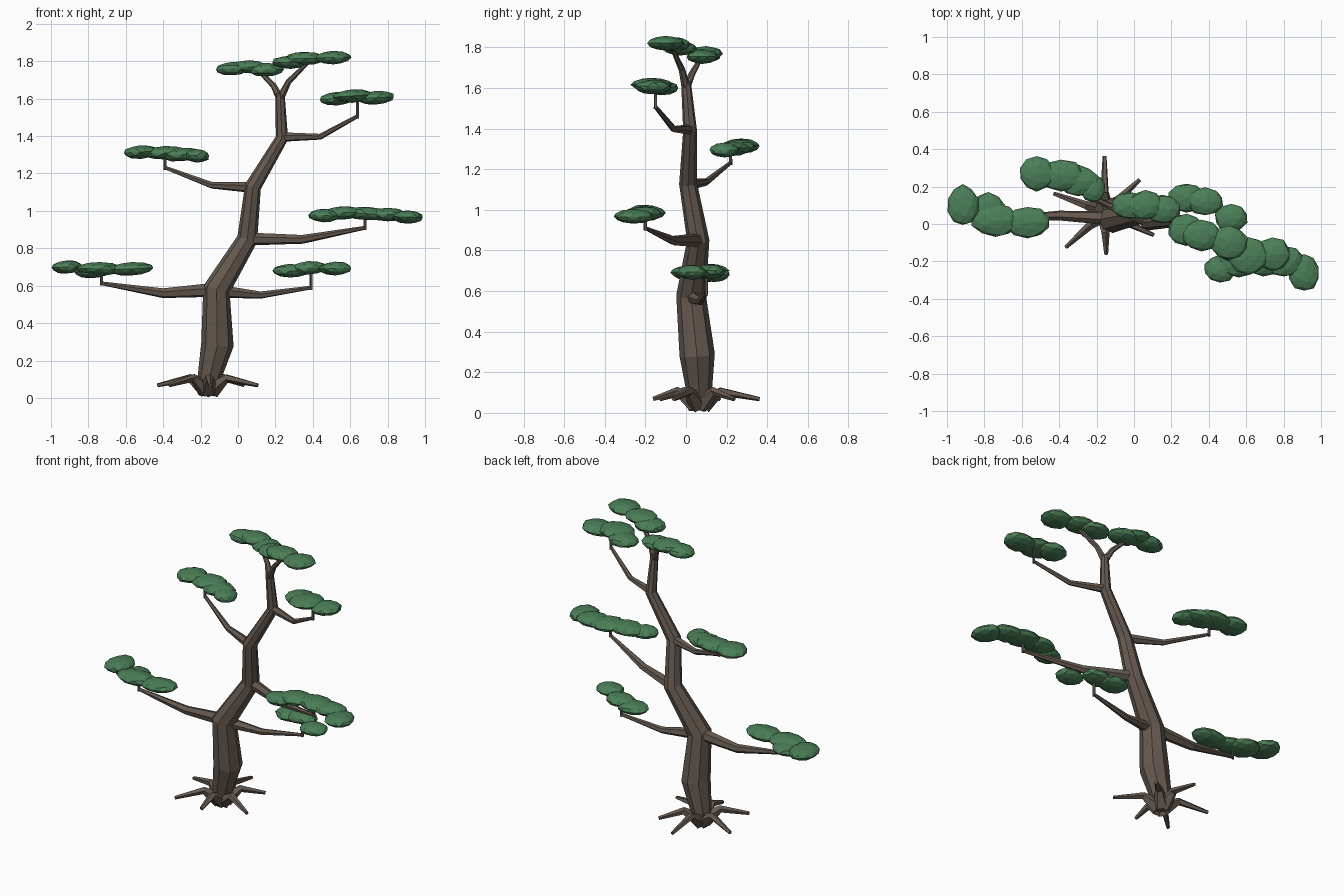
import bpy, bmesh, math, random
from mathutils import Vector, Matrix

random.seed(4)


def material(name, rgb):
    m = bpy.data.materials.new(name)
    m.diffuse_color = (*rgb, 1)
    return m


BARK = material("bark", (0.13, 0.10, 0.08))
LEAF = material("leaf", (0.07, 0.21, 0.095))


def finish(bm, name, mat):
    bmesh.ops.recalc_face_normals(bm, faces=bm.faces)
    me = bpy.data.meshes.new(name)
    bm.to_mesh(me)
    bm.free()
    me.materials.append(mat)
    ob = bpy.data.objects.new(name, me)
    bpy.context.collection.objects.link(ob)
    return ob


def tube(name, path, sides):
    """Flat-faced limb through (x, y, z, radius) points."""
    bm = bmesh.new()
    pts = [Vector(p[:3]) for p in path]
    rings = []
    for i, p in enumerate(pts):
        t = Vector()
        if i > 0:
            t += (p - pts[i - 1]).normalized()
        if i < len(pts) - 1:
            t += (pts[i + 1] - p).normalized()
        t.normalize()
        if i == 0:
            u = t.orthogonal().normalized()
        else:
            u = (u - t * u.dot(t)).normalized()
        v = t.cross(u)
        ring = []
        for k in range(sides):
            a = math.tau * k / sides
            ring.append(bm.verts.new(p + path[i][3] * (u * math.cos(a) + v * math.sin(a))))
        rings.append(ring)
    for a, b in zip(rings, rings[1:]):
        for k in range(sides):
            n = (k + 1) % sides
            bm.faces.new((a[k], a[n], b[n], b[k]))
    bm.faces.new(rings[0])
    bm.faces.new(rings[-1])
    return finish(bm, name, BARK)


def pad(name, blobs, half=0.036):
    """Foliage cloud made of flattened faceted blobs (x, y, z, rx, ry)."""
    bm = bmesh.new()
    for x, y, z, rx, ry in blobs:
        m = (Matrix.Translation((x, y, z))
             @ Matrix.Rotation(random.uniform(-0.08, 0.08), 4, 'Y')
             @ Matrix.Diagonal((rx, ry, half, 1)))
        new = bmesh.ops.create_icosphere(bm, subdivisions=2, radius=1)["verts"]
        for v in new:
            v.co = m @ (v.co * random.uniform(0.94, 1.04))
    return finish(bm, name, LEAF)


def branch(name, path, stub_top, blobs):
    """Bent branch, short upright twig at its tip, and foliage pad."""
    tube(name + "_branch", path, 6)
    x, y, z, r = path[-1]
    tube(name + "_twig", [(x, y, z - 0.012, 0.009), (x, y, stub_top, 0.008)], 5)
    pad(name + "_foliage", blobs)


# Trunk
tube("trunk", [(-0.16, 0.065, 0.03, 0.045), (-0.155, 0.065, 0.1, 0.062),
               (-0.11, 0.055, 0.285, 0.087), (-0.115, 0.025, 0.58, 0.073),
               (0.05, 0.06, 0.85, 0.055), (0.08, 0.01, 1.13, 0.044),
               (0.235, 0.02, 1.39, 0.034), (0.225, 0.0, 1.63, 0.024)], 8)

# Roots arching up and out from the base
for i, (deg, length) in enumerate([(160, 0.29), (90, 0.3), (43, 0.255),
                                   (-25, 0.29), (272, 0.225), (222, 0.28)]):
    c, s = math.cos(math.radians(deg)), math.sin(math.radians(deg))
    tube(f"root_{i + 1}", [(-0.157 + c * d, 0.063 + s * d, z, r) for d, z, r in
                           ((0.02, 0.042, 0.048), (0.11, 0.106, 0.023), (length, 0.068, 0.011))], 5)

# Side branches with foliage
branch("lower_left", [(-0.1, 0.03, 0.58, 0.04), (-0.4, 0.045, 0.56, 0.027),
                      (-0.73, 0.03, 0.613, 0.01)], 0.68,
       [(-0.915, 0.1, 0.7, 0.085, 0.11), (-0.78, 0.07, 0.675, 0.1, 0.1),
        (-0.74, 0.02, 0.69, 0.13, 0.09), (-0.57, 0.01, 0.69, 0.12, 0.085)])
branch("lower_right", [(-0.1, 0.03, 0.57, 0.035), (0.12, 0.07, 0.55, 0.02),
                       (0.39, 0.1, 0.59, 0.01)], 0.68,
       [(0.28, 0.14, 0.68, 0.1, 0.08), (0.38, 0.12, 0.695, 0.1, 0.075),
        (0.52, 0.03, 0.692, 0.09, 0.075)])
branch("middle_right", [(0.06, 0.06, 0.85, 0.035), (0.345, -0.06, 0.848, 0.024),
                        (0.68, -0.2, 0.91, 0.01)], 0.98,
       [(0.46, -0.24, 0.975, 0.085, 0.075), (0.56, -0.2, 0.99, 0.11, 0.085),
        (0.69, -0.19, 0.985, 0.12, 0.09), (0.8, -0.2, 0.98, 0.11, 0.085),
        (0.91, -0.26, 0.967, 0.085, 0.1)])
branch("upper_left", [(0.08, 0.01, 1.125, 0.03), (-0.14, 0.1, 1.137, 0.018),
                      (-0.39, 0.22, 1.232, 0.01)], 1.31,
       [(-0.52, 0.27, 1.315, 0.095, 0.095), (-0.39, 0.26, 1.31, 0.13, 0.085),
        (-0.3, 0.23, 1.3, 0.11, 0.085), (-0.22, 0.19, 1.295, 0.07, 0.075)])
branch("upper_right", [(0.235, 0.02, 1.395, 0.026), (0.44, -0.06, 1.397, 0.016),
                       (0.64, -0.15, 1.507, 0.01)], 1.61,
       [(0.53, -0.12, 1.6, 0.1, 0.085), (0.61, -0.17, 1.615, 0.11, 0.1),
        (0.74, -0.16, 1.605, 0.1, 0.09)])

# Crown fork and its two foliage pads
tube("crown_fork_left", [(0.225, 0, 1.6, 0.022), (0.19, 0.03, 1.67, 0.016), (0.1, 0.08, 1.76, 0.01)], 6)
tube("crown_fork_right", [(0.225, 0, 1.6, 0.022), (0.27, -0.02, 1.69, 0.016), (0.38, -0.07, 1.8, 0.01)], 6)
pad("crown_foliage_left", [(-0.03, 0.1, 1.76, 0.09, 0.075), (0.06, 0.1, 1.77, 0.1, 0.08),
                           (0.15, 0.08, 1.755, 0.1, 0.08)])
pad("crown_foliage_right", [(0.28, -0.03, 1.795, 0.1, 0.085), (0.36, -0.06, 1.815, 0.11, 0.085),
                            (0.51, -0.1, 1.82, 0.1, 0.09)])
